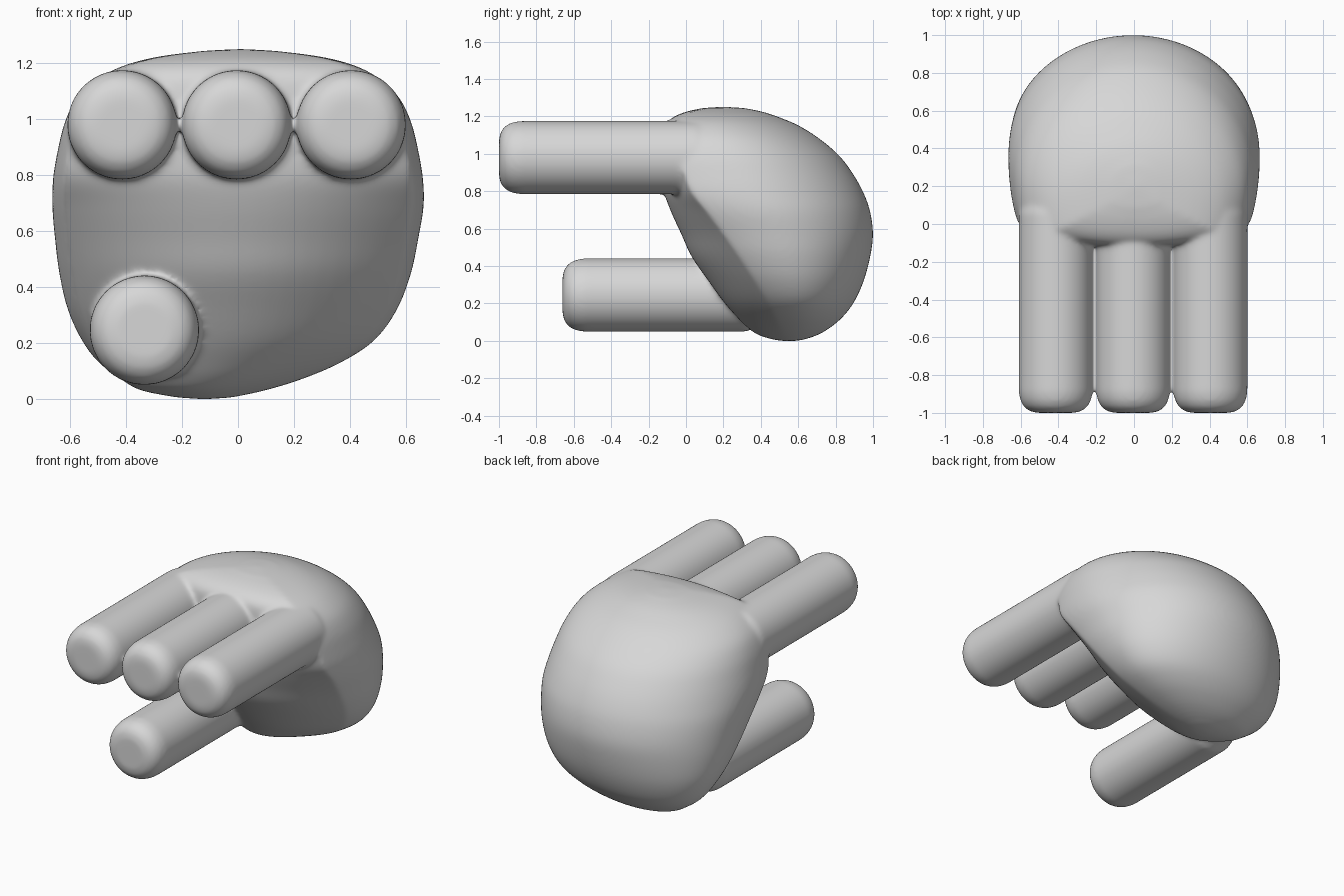
import bpy, bmesh, math

if "Cube" in bpy.data.objects:
    bpy.data.objects.remove(bpy.data.objects["Cube"])

grey = bpy.data.materials.new("light grey")
grey.diffuse_color = (0.68, 0.68, 0.68, 1)
grey.use_nodes = True
grey.node_tree.nodes["Principled BSDF"].inputs["Base Color"].default_value = grey.diffuse_color


def loft(name, rings, start, end):
    """Skin a list of point rings and close both ends on a pole point."""
    bm = bmesh.new()
    vs = [[bm.verts.new(p) for p in r] for r in rings]
    n = len(vs[0])
    for a, b in zip(vs, vs[1:]):
        for i in range(n):
            j = (i + 1) % n
            bm.faces.new((a[i], a[j], b[j], b[i]))
    for ring, pole in ((vs[0], start), (vs[-1], end)):
        p = bm.verts.new(pole)
        for i in range(n):
            bm.faces.new((ring[i], ring[(i + 1) % n], p))
    bmesh.ops.recalc_face_normals(bm, faces=bm.faces)
    me = bpy.data.meshes.new(name)
    bm.to_mesh(me)
    bm.free()
    me.materials.append(grey)
    ob = bpy.data.objects.new(name, me)
    bpy.context.collection.objects.link(ob)
    return ob


def smooth_steps(rows, steps):
    """Catmull-Rom interpolation between rows of numbers."""
    out = []
    for k in range(len(rows) - 1):
        p0, p1, p2, p3 = (rows[max(0, min(len(rows) - 1, k + d))] for d in (-1, 0, 1, 2))
        for s in range(steps):
            t = s / steps
            out.append([b + 0.5 * t * (c - a + t * (2*a - 5*b + 4*c - d + t * (3*(b - c) + d - a)))
                        for a, b, c, d in zip(p0, p1, p2, p3)])
    return out + [rows[-1]]


# Palm cross-sections: z, left x, right x, crease y, front y, back y
sections = [
    (0.004, -0.22, -0.02, 0.53, 0.48, 0.62),
    (0.03, -0.35, 0.10, 0.515, 0.39, 0.70),
    (0.07, -0.42, 0.23, 0.50, 0.33, 0.77),
    (0.13, -0.50, 0.37, 0.475, 0.27, 0.84),
    (0.21, -0.56, 0.49, 0.435, 0.20, 0.90),
    (0.32, -0.61, 0.57, 0.37, 0.12, 0.95),
    (0.45, -0.64, 0.62, 0.285, 0.03, 0.985),
    (0.57, -0.655, 0.645, 0.20, -0.025, 1.00),
    (0.69, -0.665, 0.665, 0.11, -0.08, 0.985),
    (0.79, -0.662, 0.662, 0.03, -0.115, 0.95),
    (0.89, -0.645, 0.645, -0.01, -0.125, 0.895),
    (0.99, -0.62, 0.62, -0.04, -0.125, 0.82),
    (1.08, -0.575, 0.575, -0.05, -0.12, 0.715),
    (1.15, -0.495, 0.50, -0.05, -0.11, 0.605),
    (1.195, -0.40, 0.41, -0.02, -0.07, 0.50),
    (1.225, -0.28, 0.29, 0.04, 0.00, 0.41),
    (1.245, -0.12, 0.13, 0.12, 0.09, 0.31),
]


def palm_ring(z, xl, xr, yc, yf, yb):
    cx, w = (xl + xr) / 2, (xr - xl) / 2
    ym = yc + (yb - yc) * 0.3
    a = math.asin(0.34)
    pts = []
    for i in range(65):                      # rounded back and sides
        t = -a + (math.pi + 2 * a) * i / 64
        depth = (yb - ym) if math.sin(t) > 0 else (ym - yc) / 0.34
        pts.append((cx + w * math.cos(t), ym + depth * math.sin(t), z))
    for i in range(1, 20):                   # bulging front
        t = -1 + 2 * i / 20
        pts.append((cx + w * math.cos(a) * t, yf + (yc - yf) * t * t, z))
    return pts


hand = loft("hand", [palm_ring(*s) for s in smooth_steps(sections, 4)],
            (-0.12, 0.55, -0.003), (0.01, 0.2, 1.252))


# Fingers and thumb: round-ended rods along y
def finger(name, x, z, tip, root):
    profile = [(tip, 0.10), (tip + 0.008, 0.135), (tip + 0.03, 0.167),
               (tip + 0.065, 0.187), (tip + 0.11, 0.196),
               (root - 0.3, 0.196), (root, 0.08)]
    rings = [[(x + r * math.cos(k * math.tau / 48), y, z + r * math.sin(k * math.tau / 48))
              for k in range(48)] for y, r in profile]
    return loft(name, rings, (x, tip, z), (x, root, z))


digits = [finger("left_finger", -0.415, 0.98, -1.0, 0.36),
          finger("middle_finger", -0.005, 0.98, -1.0, 0.36),
          finger("right_finger", 0.405, 0.98, -1.0, 0.36),
          finger("thumb", -0.335, 0.245, -0.66, 0.62)]

# Fuse the digits into the palm as one skin, then soften the joints
bpy.ops.object.select_all(action='DESELECT')
for ob in digits + [hand]:
    ob.select_set(True)
bpy.context.view_layer.objects.active = hand
bpy.ops.object.join()
remesh = hand.modifiers.new("fuse", 'REMESH')
remesh.mode = 'VOXEL'
remesh.voxel_size = 0.011
remesh.use_smooth_shade = True
soften = hand.modifiers.new("soften", 'SMOOTH')
soften.factor = 0.5
soften.iterations = 20
